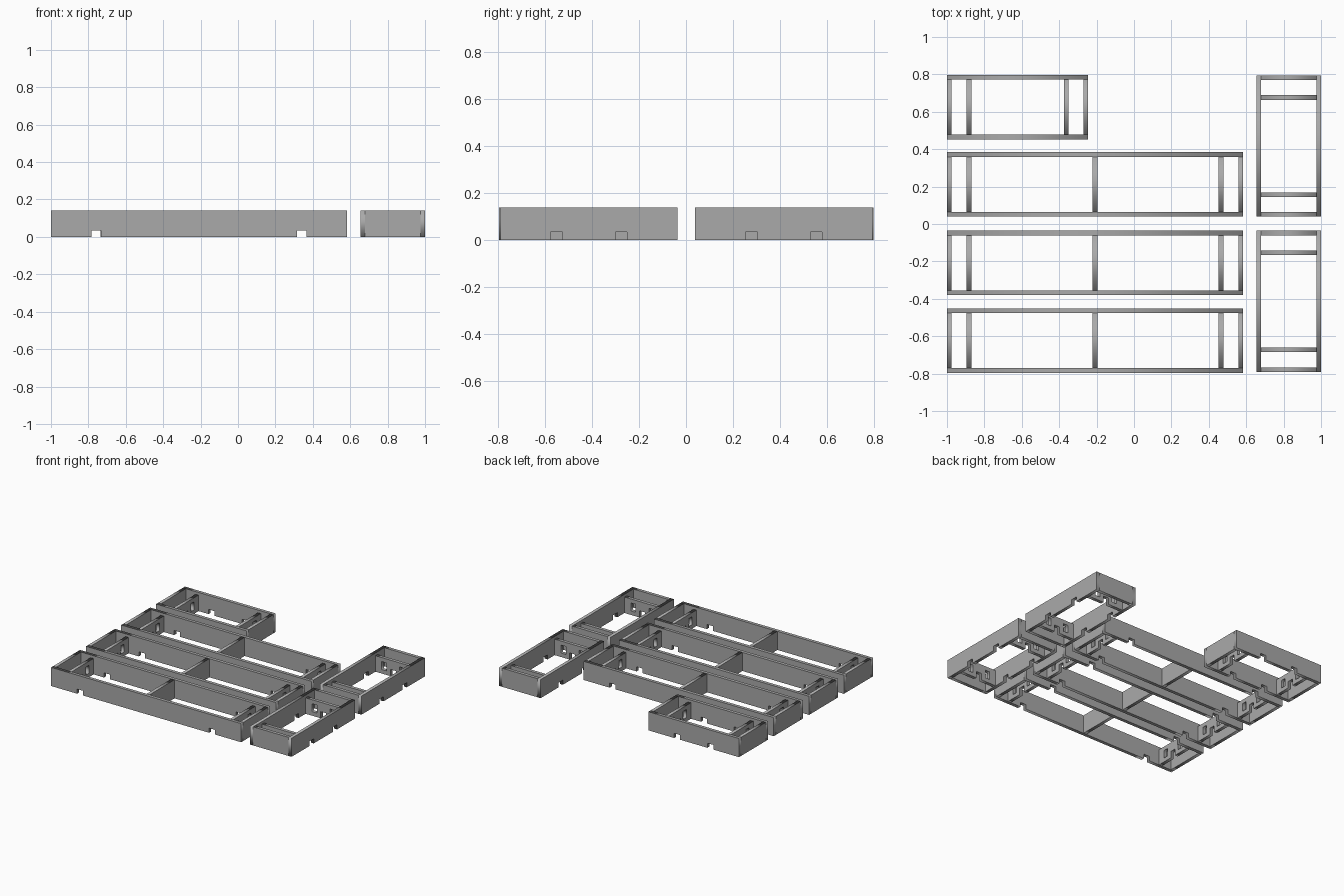
import bpy
from mathutils import Matrix, Vector

if "Cube" in bpy.data.objects:
    bpy.data.objects.remove(bpy.data.objects["Cube"])

grey = bpy.data.materials.new("plain grey")
grey.diffuse_color = (0.40, 0.40, 0.40, 1)
grey.use_nodes = True
grey.node_tree.nodes["Principled BSDF"].inputs["Base Color"].default_value = grey.diffuse_color

W, H, T = 0.345, 0.14, 0.025   # frame width, height, wall thickness


def prism(name, outline, thick, matrix):
    """Upright panel: (u, z) outlines, first is the rim and the rest are holes."""
    curve = bpy.data.curves.new(name, 'CURVE')
    curve.dimensions = '2D'
    curve.fill_mode = 'BOTH'
    curve.extrude = thick / 2
    for pts in outline:
        s = curve.splines.new('POLY')
        s.points.add(len(pts) - 1)
        for p, (u, z) in zip(s.points, pts):
            p.co = (u, z, 0, 1)
        s.use_cyclic_u = True
    tmp = bpy.data.objects.new(name, curve)
    mesh = bpy.data.meshes.new_from_object(tmp)
    bpy.data.objects.remove(tmp)
    mesh.transform(matrix)
    mesh.materials.clear()
    mesh.materials.append(grey)
    obj = bpy.data.objects.new(name, mesh)
    bpy.context.collection.objects.link(obj)
    return obj


def panel(name, length, height, notches, windows, matrix):
    """Panel with bottom notches (u, width, height) and windows (u, w, z0, z1)."""
    h = length / 2
    rim = [(-h, 0)]
    for u, w, z in notches:
        rim += [(u - w/2, 0), (u - w/2, z), (u + w/2, z), (u + w/2, 0)]
    rim += [(h, 0), (h, height), (-h, height)]
    holes = [[(u - w/2, a), (u + w/2, a), (u + w/2, b), (u - w/2, b)]
             for u, w, a, b in windows]
    return prism(name, [rim] + holes, T, matrix)


def frame(name, length, notch, middle, cx, cy, turned):
    base = Matrix.Translation((cx, cy, 0))
    if turned:
        base = base @ Matrix.Rotation(1.5707963, 4, 'Z')
    up = Matrix.Rotation(1.5707963, 4, 'X')
    across = Matrix.Rotation(1.5707963, 4, 'Z') @ up

    # long walls with a pair of bottom notches
    for s in (-1, 1):
        panel(name + "_long_wall", length, H, [(-notch, 0.05, 0.035), (notch, 0.05, 0.035)], [],
              base @ Matrix.Translation((0, s * (W - T) / 2, 0)) @ up)
    # plain end walls
    for s in (-1, 1):
        panel(name + "_end_wall", W - 2 * T, H, [], [],
              base @ Matrix.Translation((s * (length - T) / 2, 0, 0)) @ across)
    # pierced partitions near the ends
    for s in (-1, 1):
        panel(name + "_partition", W - 2 * T, 0.12, [(0, 0.045, 0.05)],
              [(-0.075, 0.04, 0.03, 0.09), (0.075, 0.04, 0.03, 0.09)],
              base @ Matrix.Translation((s * (length / 2 - 0.118), 0, 0)) @ across)
    # solid divider
    if middle:
        panel(name + "_divider", W - 2 * T, H, [], [], base @ across)


# three long frames in rows
for y in (-0.623, -0.208, 0.212):
    frame("long_frame", 1.583, 0.55, True, -0.2085, y, False)
# short frames: one behind the rows, two turned at the right
frame("short_frame", 0.755, 0.138, False, -0.6225, 0.625, False)
for y in (-0.4135, 0.4165):
    frame("side_frame", 0.755, 0.138, False, 0.8275, y, True)
